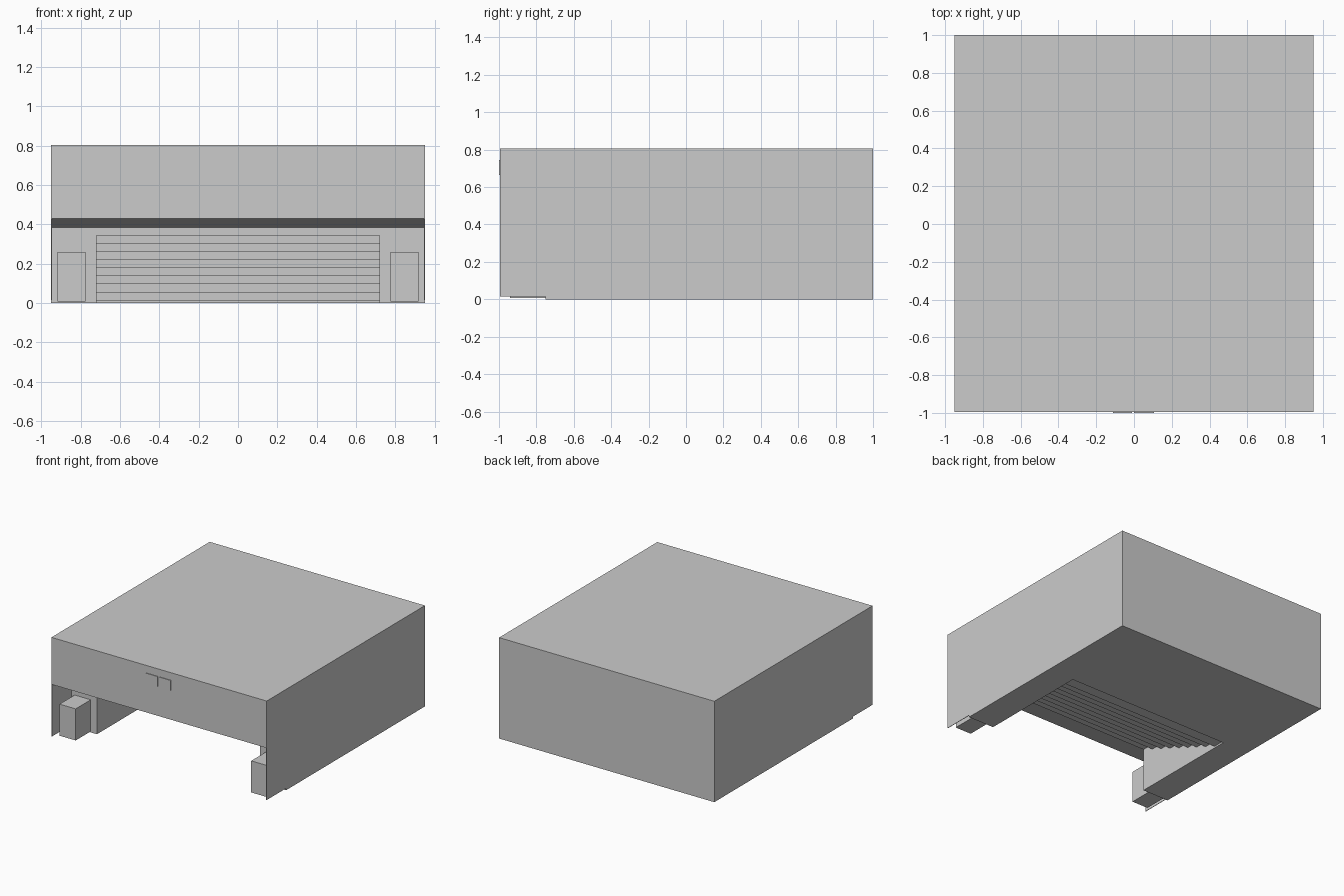
import bpy, bmesh

if "Cube" in bpy.data.objects:
    bpy.data.objects.remove(bpy.data.objects["Cube"])

FRONT, BACK, TOP, HALF_W = -0.995, 1.0, 0.805, 0.95
WALL_Y = -0.75        # recessed front wall
STAIR_W = 0.72        # half width of the stairwell


def finish(name, bm):
    bmesh.ops.recalc_face_normals(bm, faces=bm.faces)
    mesh = bpy.data.meshes.new(name)
    bm.to_mesh(mesh)
    bm.free()
    obj = bpy.data.objects.new(name, mesh)
    bpy.context.collection.objects.link(obj)
    return obj


def prism(name, profile, half_width):
    """Extrude a (y, z) profile along x, centred on x = 0."""
    bm = bmesh.new()
    face = bm.faces.new([bm.verts.new((-half_width, y, z)) for y, z in profile])
    new = bmesh.ops.extrude_face_region(bm, geom=[face])["geom"]
    verts = [v for v in new if isinstance(v, bmesh.types.BMVert)]
    bmesh.ops.translate(bm, verts=verts, vec=(2 * half_width, 0, 0))
    return finish(name, bm)


def box(name, x, y, z):
    bm = bmesh.new()
    bmesh.ops.create_cube(bm, size=1)
    for v in bm.verts:
        v.co = [lo + (c + 0.5) * (hi - lo) for c, (lo, hi) in zip(v.co, (x, y, z))]
    return finish(name, bm)


# Main building with the upper storey overhanging a recessed front wall
body = prism("building_body", [
    (FRONT, TOP), (FRONT, 0.43), (WALL_Y, 0.385), (WALL_Y, 0.0),
    (BACK, 0.0), (BACK, TOP)], HALF_W)

# Stairwell void: stepped ceiling dropping towards the back
STEPS, HEAD, FOOT, END_Y = 8, 0.345, 0.014, 0.16
rise = (HEAD - FOOT) / STEPS
going = (END_Y - WALL_Y) / (STEPS + 1)
profile = [(WALL_Y - 0.1, -0.1), (WALL_Y - 0.1, HEAD)]
for i in range(STEPS + 1):
    y, z = WALL_Y + (i + 1) * going, HEAD - i * rise
    profile += [(y, z), (y, z - rise)] if i < STEPS else [(y, z), (y, -0.1)]
void = prism("stairwell_cutter", profile, STAIR_W)
void.hide_render = True

cut = body.modifiers.new("stairwell", "BOOLEAN")
cut.operation, cut.solver, cut.object = "DIFFERENCE", "EXACT", void
bpy.context.view_layer.objects.active = body
body.select_set(True)
bpy.ops.object.modifier_apply(modifier=cut.name)
bpy.data.objects.remove(void)

for side, s in (("left", -1), ("right", 1)):
    # Thin wing wall closing each end of the recess
    prism_x = sorted((s * (HALF_W - 0.004), s * HALF_W))
    box(side + "_wing_wall", prism_x, (FRONT, WALL_Y), (0.015, 0.43))
    # Low block standing against the recessed wall
    box(side + "_entrance_block", sorted((s * 0.775, s * 0.917)),
        (-0.94, WALL_Y), (0.008, 0.26))

# Pair of flat panels on the front fascia
box("left_fascia_panel", (-0.11, -0.01), (-1.0, FRONT), (0.665, 0.745))
box("right_fascia_panel", (0.0, 0.105), (-1.0, FRONT), (0.665, 0.745))
